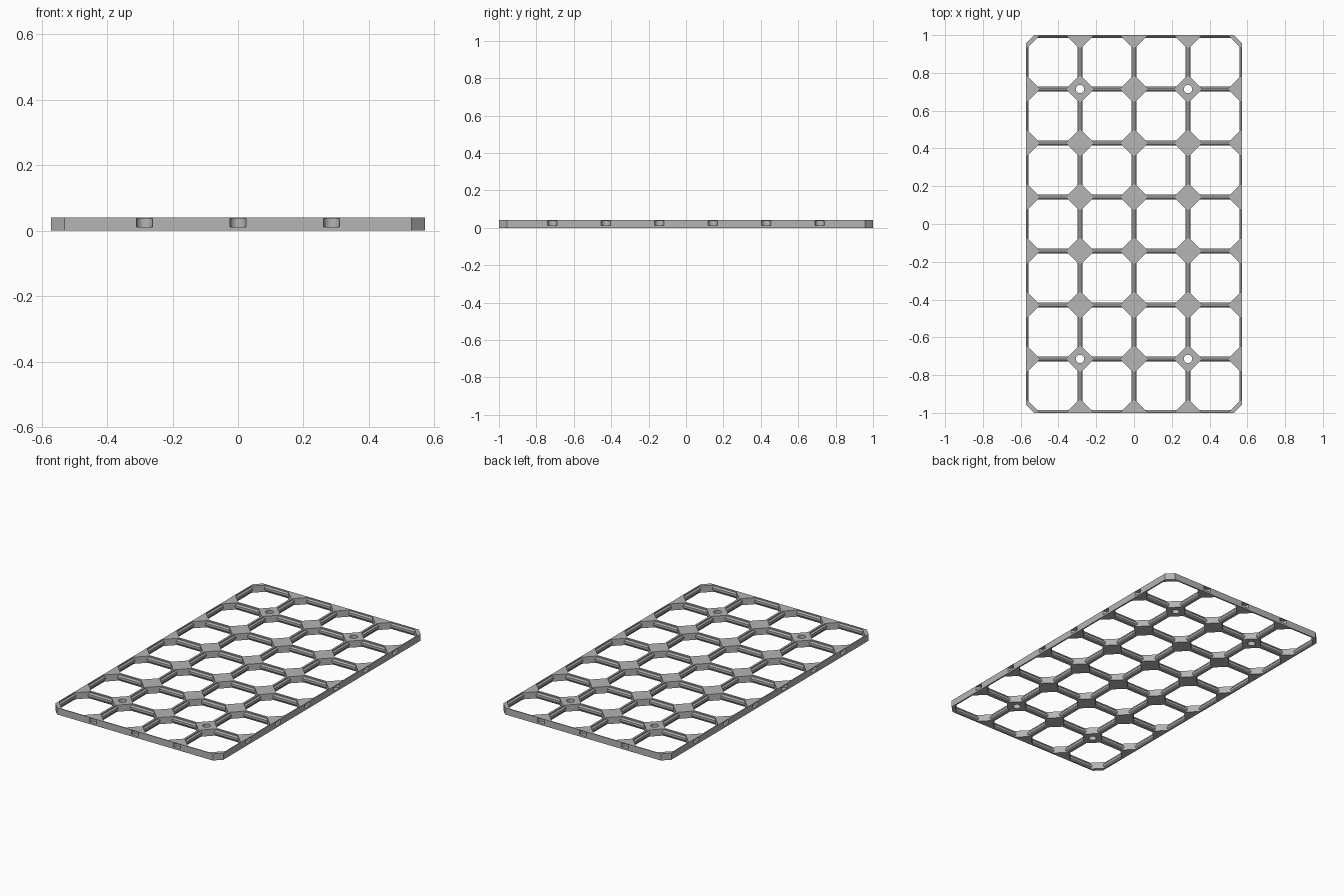
import bpy, bmesh, math

if "Cube" in bpy.data.objects:
    bpy.data.objects.remove(bpy.data.objects["Cube"])

PITCH = 2 / 7            # cell spacing
NX, NY = 4, 7
HX, HY, H = NX * PITCH / 2, 1.0, 0.041
CLIP = 0.042             # outer corner chamfer
NODE = 0.075             # half diagonal of the diamond at each crossing
# (height, half width of a bar)
PROFILE = [(-0.01, 0.009), (0.006, 0.009), (0.012, 0.014),
           (0.026, 0.014), (0.034, 0.006), (0.05, 0.006)]

grey = bpy.data.materials.new("grey")
grey.diffuse_color = (0.46, 0.46, 0.46, 1)
grey.use_nodes = True
grey.node_tree.nodes["Principled BSDF"].inputs["Base Color"].default_value = grey.diffuse_color


def octagon(cx, cy, hx, hy, c):
    """Rectangle outline with its corners cut by c."""
    return [(cx + x, cy + y) for x, y in (
        (hx, hy - c), (hx - c, hy), (c - hx, hy), (-hx, hy - c),
        (-hx, c - hy), (c - hx, -hy), (hx - c, -hy), (hx, c - hy))]


def loft(bm, rings):
    """Closed solid through a list of equal rings, bottom to top."""
    loops = [[bm.verts.new(p) for p in ring] for ring in rings]
    n = len(loops[0])
    for a, b in zip(loops, loops[1:]):
        for i in range(n):
            j = (i + 1) % n
            bm.faces.new((a[i], a[j], b[j], b[i]))
    bm.faces.new(loops[0][::-1])
    bm.faces.new(loops[-1])


def cylinder(bm, x, y, r, z0, z1, n=32):
    circle = [(x + r * math.cos(2 * math.pi * i / n),
               y + r * math.sin(2 * math.pi * i / n)) for i in range(n)]
    loft(bm, [[(px, py, z) for px, py in circle] for z in (z0, z1)])


def make(name, bm):
    me = bpy.data.meshes.new(name)
    bm.to_mesh(me)
    bm.free()
    me.materials.append(grey)
    ob = bpy.data.objects.new(name, me)
    bpy.context.collection.objects.link(ob)
    return ob


# Slab with clipped corners
bm = bmesh.new()
loft(bm, [[(x, y, z) for x, y in octagon(0, 0, HX, HY, CLIP)] for z in (0, H)])
plate = make("grid_plate", bm)

# Cell openings: bars narrow by height, diamond walls stay upright
cells = bmesh.new()
for i in range(NX):
    for j in range(NY):
        cx, cy = (i + 0.5) * PITCH - HX, (j + 0.5) * PITCH - HY
        rings = []
        for z, w in PROFILE:
            h = PITCH / 2 - w
            rings.append([(x, y, z) for x, y in octagon(cx, cy, h, h, NODE - 2 * w)])
        loft(cells, rings)

# Screw holes and the rounded side notches
holes = bmesh.new()
for sx in (-1, 1):
    for sy in (-1, 1):
        cylinder(holes, sx * PITCH, sy * (HY - PITCH), 0.022, -0.01, 0.06)
    for j in range(1, NY):
        cylinder(holes, sx * HX, j * PITCH - HY, 0.025, 0.012, 0.037)
for sy in (-1, 1):
    for i in range(1, NX):
        cylinder(holes, i * PITCH - HX, sy * HY, 0.025, 0.012, 0.037)

for name, b in (("cell_cutter", cells), ("hole_cutter", holes)):
    cutter = make(name, b)
    cutter.hide_render = True
    cutter.hide_set(True)
    mod = plate.modifiers.new(name, 'BOOLEAN')
    mod.operation = 'DIFFERENCE'
    mod.solver = 'EXACT'
    mod.object = cutter

bpy.context.view_layer.objects.active = plate
plate.select_set(True)
for mod in list(plate.modifiers):
    bpy.ops.object.modifier_apply(modifier=mod.name)
bpy.ops.object.shade_smooth_by_angle(angle=math.radians(30))
